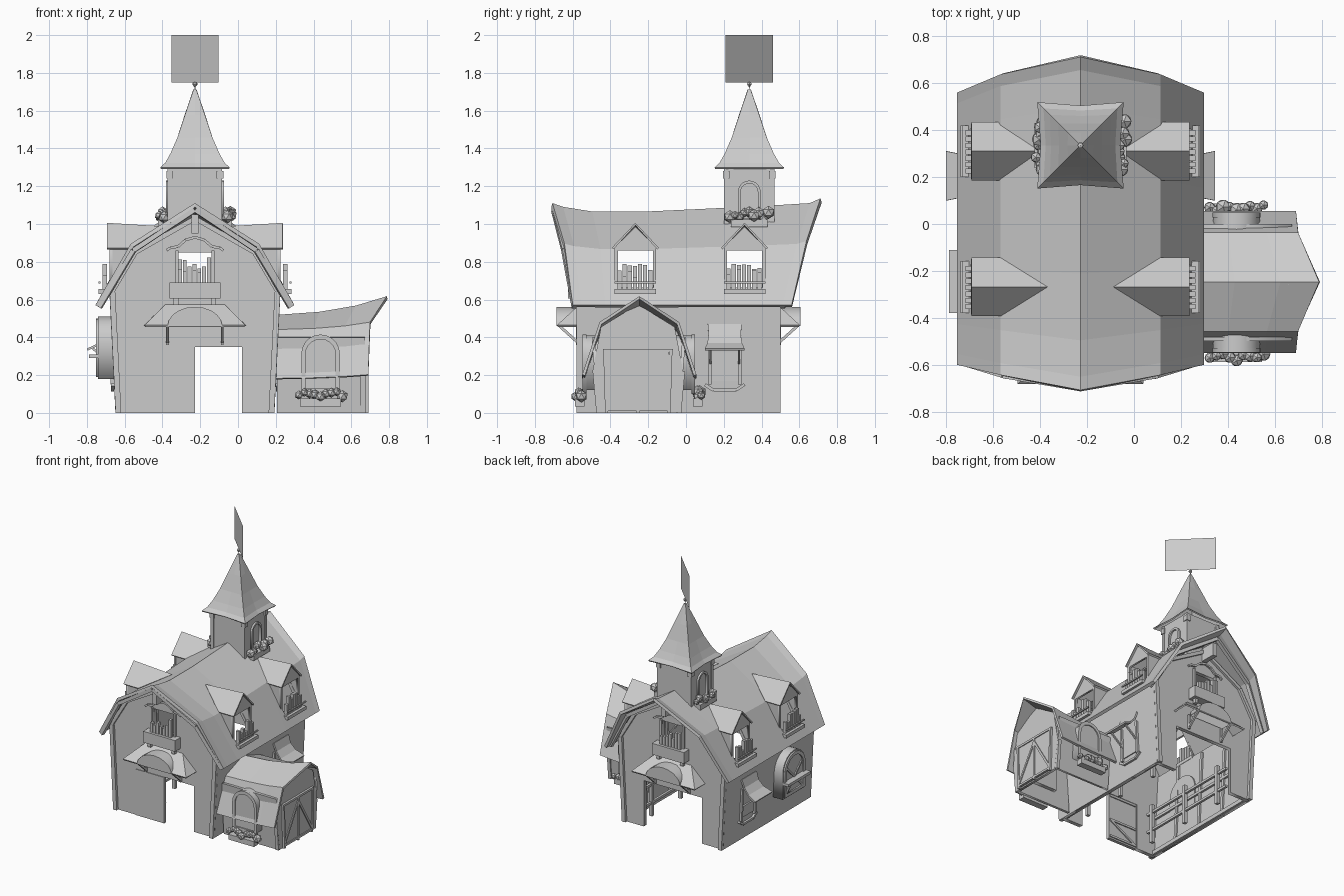
import bpy, bmesh, math, random
from mathutils import Vector, Matrix

if "Cube" in bpy.data.objects:
    bpy.data.objects.remove(bpy.data.objects["Cube"])
random.seed(4)
CX = -0.228                      # centre line of the main barn
mat = bpy.data.materials.new("weathered_grey")
mat.diffuse_color = (0.6, 0.6, 0.6, 1)
mat.use_nodes = True
mat.node_tree.nodes["Principled BSDF"].inputs["Base Color"].default_value = mat.diffuse_color

def add(name, me):
    ob = bpy.data.objects.new(name, me)
    bpy.context.collection.objects.link(ob)
    me.materials.clear()
    me.materials.append(mat)
    return ob

def mesh(name, verts, faces, thick=0):
    me = bpy.data.meshes.new(name)
    me.from_pydata([tuple(v) for v in verts], [], faces)
    bm = bmesh.new()
    bm.from_mesh(me)
    bmesh.ops.recalc_face_normals(bm, faces=bm.faces)
    bm.to_mesh(me)
    bm.free()
    ob = add(name, me)
    if thick:
        m = ob.modifiers.new("thickness", 'SOLIDIFY')
        m.thickness, m.offset = thick, 0
    return ob

def box(name, p, q):
    lo, hi = [[f(a, b) for a, b in zip(p, q)] for f in (min, max)]
    v = [(x, y, z) for x in (lo[0], hi[0]) for y in (lo[1], hi[1]) for z in (lo[2], hi[2])]
    return mesh(name, v, [(0, 1, 3, 2), (4, 6, 7, 5), (0, 4, 5, 1), (2, 3, 7, 6), (0, 2, 6, 4), (1, 5, 7, 3)])

def beam(name, p, q, w=0.02):
    p, q = Vector(p), Vector(q)
    ob = box(name, (-w / 2, -w / 2, 0), (w / 2, w / 2, (q - p).length))
    ob.data.transform(Matrix.Translation(p) @ (q - p).to_track_quat('Z', 'Y').to_matrix().to_4x4())
    return ob

def loft(name, rows, thick=0, closed=False):
    n = len(rows[0])
    f = [(i * n + j, i * n + (j + 1) % n, (i + 1) * n + (j + 1) % n, (i + 1) * n + j)
         for i in range(len(rows) - 1) for j in range(n if closed else n - 1)]
    return mesh(name, sum(rows, []), f, thick)

def panel(name, loops, depth, origin, u, v=(0, 0, 1)):
    """Flat outline (holes are further loops) given a thickness, placed by its u and v axes."""
    cu = bpy.data.curves.new(name, 'CURVE')
    cu.dimensions, cu.fill_mode, cu.extrude = '2D', 'BOTH', depth / 2
    for lp in loops:
        s = cu.splines.new('POLY')
        s.points.add(len(lp) - 1)
        for pt, c in zip(s.points, lp):
            pt.co = (c[0], c[1], 0, 1)
        s.use_cyclic_u = True
    tmp = bpy.data.objects.new(name + "_tmp", cu)
    bpy.context.collection.objects.link(tmp)
    dg = bpy.context.evaluated_depsgraph_get()
    me = bpy.data.meshes.new_from_object(tmp.evaluated_get(dg))
    bpy.data.objects.remove(tmp)
    u, v = Vector(u), Vector(v)
    n = u.cross(v).normalized()
    m = Matrix((u, v, n)).transposed().to_4x4()
    m.translation = Vector(origin)
    me.transform(m)
    return add(name, me)

def rect(a, b, c, d):
    return [(a, c), (b, c), (b, d), (a, d)]

def arch(w, z0, z1, n=10):
    zs = z1 - w
    return [(-w, z0)] + [(-w * math.cos(math.pi * i / n), zs + w * math.sin(math.pi * i / n)) for i in range(n + 1)] + [(w, z0)]

def flowers(name, P, half, d, z):
    """Low-poly leafy clumps over a small box."""
    box(name + "_box", P(-half * 0.8, d - 0.025, z), P(half * 0.8, d + 0.025, z + 0.04))
    bm = bmesh.new()
    for i in range(9):
        c = P(half * (i / 4 - 1) * 0.85, d + random.uniform(-.01, .02), z + random.uniform(.045, .08))
        bmesh.ops.create_icosphere(bm, subdivisions=1, radius=random.uniform(.022, .036), matrix=Matrix.Translation(c))
    me = bpy.data.meshes.new(name)
    bm.to_mesh(me)
    bm.free()
    add(name, me)

def jars(name, P, half, d, z, hmax):
    """Row of upright blocks on a window shelf."""
    n = 7
    for i in range(n):
        a = -half + 2 * half * i / n
        box(name, P(a, d, z), P(a + half * 1.6 / n, d + 0.025, z + random.uniform(.4, 1) * hmax))

# Main gambrel roof with sagging ridge and raised ends
rows = []
for t, rz in zip((0, .04, .15, .35, .65, .85, .96, 1), (1.1, 1.08, 1.055, 1.055, 1.075, 1.09, 1.1, 1.125)):
    half = [(.517, -.6, .56, .565), (.333, -.645, .64, .875 + (rz - 1.08) * .6), (0, -.71, .715, rz)]
    side = lambda s: [(CX + s * x, a + (b - a) * t, z) for x, a, b, z in half]
    rows.append(side(-1) + side(1)[1::-1])
roof = loft("main_roof", rows, 0.022)
DORMERS = (-0.268, 0.31)
for y in DORMERS:
    c = box("dormer_cutter", (CX - .7, y - .095, .665), (CX + .7, y + .095, .86))
    c.hide_render = True
    c.hide_set(True)
    m = roof.modifiers.new("dormer_hole", 'BOOLEAN')
    m.operation, m.object, m.solver = 'DIFFERENCE', c, 'EXACT'

# Gable ends: wall, trim, planter window and awning
for s, yw in ((-1, -.56), (1, .48)):
    P = lambda x, d, z, s=s, yw=yw: (CX + x, yw + s * d, z)
    out = [(-.42, 0), (-.242, 0), (-.242, .35), (.248, .35), (.248, 0), (.42, 0), (.452, .64), (.325, .855), (0, 1.045),
           (-.325, .855), (-.452, .64)]
    panel("gable_wall", [out, rect(-.09, .09, .66, .85)], .03, P(0, -.015, 0), (1, 0, 0))
    for k in (-1, 1):
        beam("corner_post", P(k * .405, .005, 0), P(k * .437, .005, .64), .03)
        beam("rake_trim", P(k * .44, .005, .64), P(k * .315, .005, .85), .025)
        beam("rake_trim", P(k * .315, .005, .85), P(0, .005, 1.03), .025)
        beam("roof_edge_board", P(k * .505, .03, .56), P(k * .325, .085, .86), .025)
        beam("roof_edge_board", P(k * .325, .085, .86), P(0, .14, 1.075), .025)
        beam("awning_post", P(k * .145, .015, .36), P(k * .145, .015, .47), .015)
        beam("awning_brace", P(k * .145, .01, .37), P(k * .145, .115, .465), .015)
        beam("window_frame", P(k * .095, .01, .66), P(k * .095, .01, .86), .016)
        beam("planter_bracket", P(k * .1, .03, .57), P(k * .1, .03, .61), .025)
    box("ridge_beam", P(-.018, 0, .95), P(.018, .12, 1.05))
    crown = [(.15, .86), (.13, .875), (.09, .88), (.05, .915), (0, .93)]
    crown = [(-x, z) for x, z in crown] + crown[-2::-1]
    for a, b in zip(crown, crown[1:]):
        beam("window_crown", P(a[0], .015, a[1]), P(b[0], .015, b[1]), .014)
    box("planter", P(-.135, 0, .605), P(.135, .065, .69))
    jars("planter_jar", P, .09, .02, .68, .15)
    mesh("awning", [P(-.155, 0, .57), P(.155, 0, .57), P(.265, .12, .46), P(-.265, .12, .46), P(.265, 0, .46), P(-.265, 0, .46)],
         [(0, 1, 2, 3), (1, 4, 2), (0, 3, 5)], .012)
    panel("awning_arch", [[(x, z * .7 + .138) for x, z in arch(.145, .46, .605)]], .1, P(0, .075, 0), (1, 0, 0))

# Closed door leaf at the front with cross bracing
box("door_leaf", (-.47, -.565, 0), (-.228, -.54, .35))
for a, b in (((-.465, .02), (-.235, .15)), ((-.465, .15), (-.235, .15)), ((-.465, .34), (-.235, .34)), ((-.465, .02), (-.235, .02))):
    beam("door_brace", (a[0], -.54, a[1]), (b[0], -.54, b[1]), .016)

# Side walls, side windows, hoods and dormers
for s in (-1, 1):
    Q = lambda y, d, z, s=s: (CX + s * d, y, z)
    panel("side_wall", [rect(-.56, .48, 0, .64)], .02, Q(0, .411, 0), (0, 1, 0), (s * .05, 0, 1))
    beam("wall_sill", Q(-.54, .4, .02), Q(.46, .4, .02), .03)
    beam("wall_rail", Q(-.54, .41, .3), Q(.46, .41, .3), .02)
    for y in (-.3, -.05, .2):
        beam("wall_stud", Q(y, .4, 0), Q(y, .43, .62), .022)
    # window with swept hood
    W = lambda y, d, z, Q=Q: Q(.205 + y, d, z)
    prof = [(.445, .47, .09), (.465, .41, .085), (.505, .365, .092), (.57, .335, .105)]
    loft("window_hood", [[W(-w, d, z), W(w, d, z)] for d, z, w in prof], .012)
    box("window_panel", W(-.08, .42, .17), W(.08, .437, .4))
    for k in (-1, 1):
        beam("window_frame", W(k * .08, .437, .15), W(k * .08, .445, .4), .018)
        beam("hood_brace", W(k * .075, .43, .25), W(k * .075, .54, .34), .012)
        beam("window_sill", W(k * .105, .437, .15), W(k * .06, .437, .12), .016)
    beam("window_sill", W(-.06, .437, .12), W(.06, .437, .12), .016)
    for yc in DORMERS:
        D = lambda y, d, z, Q=Q, yc=yc: Q(yc + y, d, z)
        mesh("dormer_roof", [D(0, .465, 1), D(0, .14, .98), D(-.12, .465, .87), D(-.12, .34, .87), D(.12, .465, .87), D(.12, .34, .87)],
             [(0, 1, 3, 2), (0, 4, 5, 1)], .012)
        panel("dormer_front", [[(-.11, .64), (.11, .64), (.11, .875), (0, .985), (-.11, .875)], rect(-.092, .092, .66, .86)],
              .015, D(0, .445, 0), (0, 1, 0))
        for k in (-1, 1):
            mesh("dormer_cheek", [D(k * .103, .445, .65), D(k * .103, .445, .875), D(k * .103, .32, .875), D(k * .103, .44, .66)],
                 [(0, 1, 2, 3)], .012)
        box("dormer_shelf", D(-.11, .43, .63), D(.11, .51, .655))
        beam("shelf_rail", D(-.11, .505, .69), D(.11, .505, .69), .01)
        jars("dormer_jar", D, .095, .465, .655, .14)

# Arched bay on the left wall
L = lambda y, d, z: (CX - d, -.245 + y, z)
panel("side_bay", [arch(.135, .18, .51)], .1, L(0, .462, 0), (0, 1, 0))
panel("side_bay_frame", [arch(.125, .19, .5), arch(.1, .215, .475)], .016, L(0, .515, 0), (0, 1, 0))
box("side_bay_ledge", L(-.135, .5, .29), L(.135, .56, .31))
beam("side_bay_brace", L(-.09, .513, .22), L(.09, .513, .4), .014)
beam("side_bay_brace", L(.09, .513, .22), L(-.09, .513, .4), .014)

# Side wing: flared gambrel roof and walls
rows = []
for x, dz, f in ((.19, -.1, 0), (.4, -.083, .3), (.56, -.05, .65), (.69, 0, 1)):
    half = [(.295, .2 + dz * .2, 0), (.205, .475 + dz * .4, .01), (0, .61 + dz, .1)]
    side = lambda s: [(x + e * f, -.247 + s * y, z) for y, z, e in half]
    rows.append(side(-1) + side(1)[1::-1])
loft("wing_roof", rows, .016)
panel("wing_end_wall", [[(-.205, 0), (.205, 0), (.24, .22), (.195, .455), (0, .575), (-.195, .455), (-.24, .22)]],
      .02, (.665, -.255, 0), (0, 1, 0))
box("wing_door", (.67, -.42, .01), (.685, -.09, .33))
for a, b in (((-.42, 0), (-.43, .33)), ((-.09, 0), (-.08, .33)), ((-.44, .33), (-.07, .33)), ((-.42, .02), (-.09, .02)),
             ((-.42, .03), (-.255, .3)), ((-.255, .3), (-.09, .03)), ((-.255, 0), (-.255, .33))):
    beam("wing_door_trim", (.684, a[0], a[1]), (.684, b[0], b[1]), .016)
for s in (-1, 1):
    V = lambda x, d, z, s=s: (.437 + x, -.25 + s * d, z)
    panel("wing_side_wall", [rect(-.23, .235, 0, .4)], .018, V(0, .208, 0), (1, 0, 0), (0, s * .08, 1))
    beam("wing_post", V(.225, .212, 0), V(.225, .232, .22), .025)
    panel("wing_window", [arch(.1, .12, .41)], .11, V(0, .235, 0), (1, 0, 0))
    panel("wing_window_frame", [arch(.102, .1, .415), arch(.08, .13, .39)], .02, V(0, .288, 0), (1, 0, 0))
    flowers("wing_flowers", V, .135, .312, .035)

# Bell tower with concave pyramid roof
TX, TY = -.228, .335
box("tower", (TX - .14, TY - .13, .9), (TX + .14, TY + .13, 1.3))
for i in (-1, 1):
    for j in (-1, 1):
        box("tower_bracket", (TX + i * .115, TY + j * .105, 1.24), (TX + i * .15, TY + j * .14, 1.28))
        beam("tower_post", (TX + i * .132, TY + j * .122, .95), (TX + i * .132, TY + j * .122, 1.3), .024)
rows = []
for r, z, k in ((.182, 1.295, .91), (.155, 1.32, .93), (.127, 1.37, .95), (.09, 1.455, .97), (.05, 1.575, 1), (.004, 1.71, 1)):
    ring = []
    for q in range(4):
        c, n = round(math.cos(q * math.pi / 2)), round(math.sin(q * math.pi / 2))
        for a, b in ((r, -r), (r * k, 0)):
            ring.append((TX + a * c - b * n, TY + a * n + b * c, z))
    rows.append(ring)
loft("tower_roof", rows, .01, closed=True)
for s in (-1, 1):
    T = lambda y, d, z, s=s: (TX + s * d, TY + y, z)
    panel("tower_window", [arch(.06, 1.03, 1.23), arch(.045, 1.045, 1.215)], .018, T(0, .145, 0), (0, 1, 0))
    flowers("tower_flowers", T, .12, .17, .985)

# Finial and diagonal weather flag
loft("finial", [[(TX + r * math.cos(a * 1.0472), TY + r * math.sin(a * 1.0472), z) for a in range(6)]
                for r, z in ((.002, 1.7), (.003, 1.725), (.013, 1.738), (.012, 1.748), (.001, 1.752))], 0, True)
mesh("flag", [(TX - .125, TY + .125, 1.75), (TX + .125, TY - .125, 1.75), (TX + .125, TY - .125, 2), (TX - .125, TY + .125, 2)],
     [(0, 1, 2, 3)])

# Interior stall fences
for x in (-.5, .08):
    for y in (-.4, -.05, .3):
        beam("stall_post", (x, y, 0), (x, y, .3), .025)
    for z in (.1, .24):
        beam("stall_rail", (x, -.45, z), (x, .4, z), .018)
